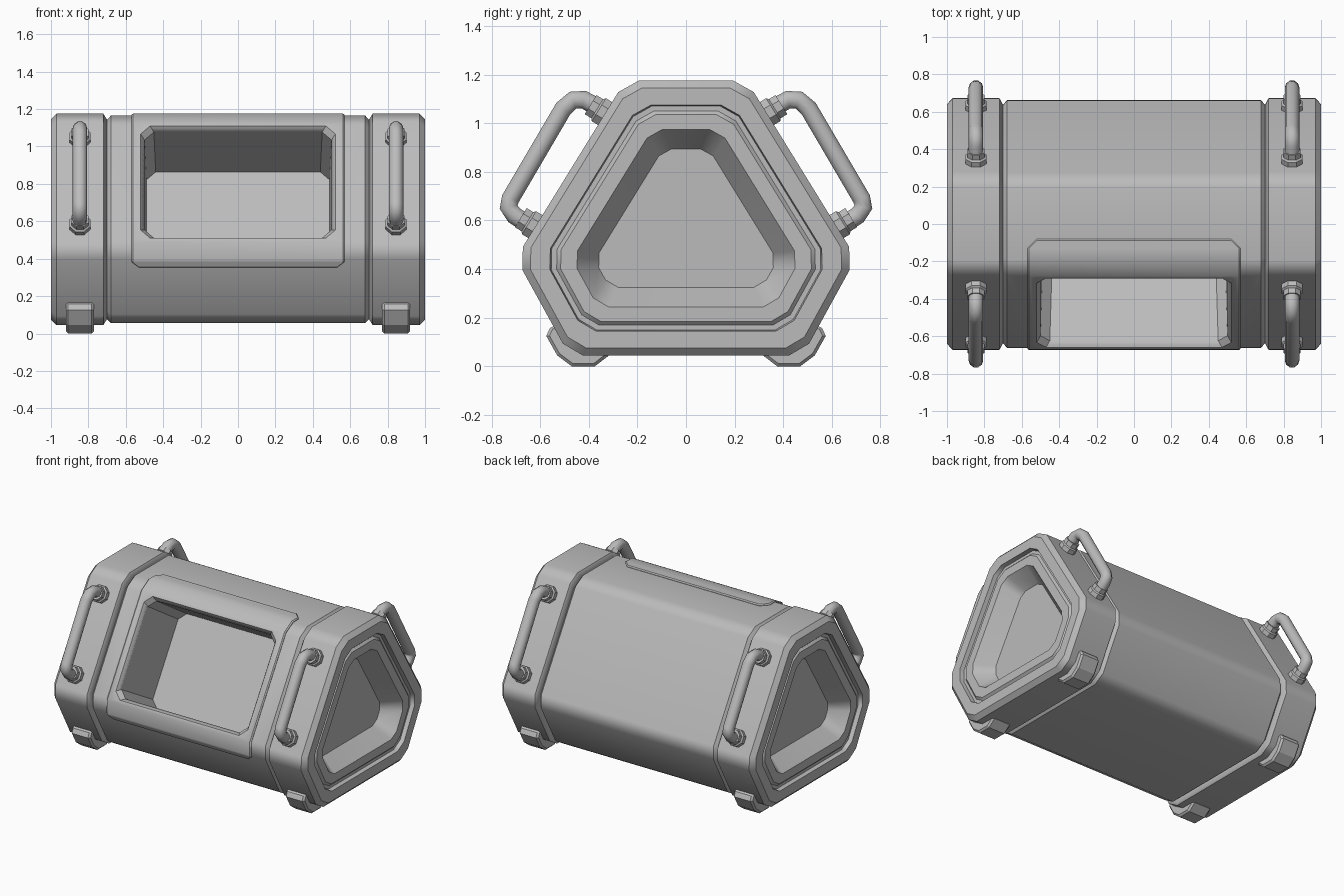
import bpy, bmesh, math
from mathutils import Vector

if "Cube" in bpy.data.objects:
    bpy.data.objects.remove(bpy.data.objects["Cube"], do_unlink=True)

grey = bpy.data.materials.new("plain_grey")
grey.use_nodes = True
grey.diffuse_color = (0.5, 0.5, 0.5, 1)
grey.node_tree.nodes["Principled BSDF"].inputs["Base Color"].default_value = (0.5, 0.5, 0.5, 1)


def activate(ob):
    bpy.ops.object.select_all(action='DESELECT')
    ob.select_set(True)
    bpy.context.view_layer.objects.active = ob


def make(name, bm):
    bmesh.ops.recalc_face_normals(bm, faces=bm.faces)
    me = bpy.data.meshes.new(name)
    bm.to_mesh(me)
    bm.free()
    me.materials.append(grey)
    ob = bpy.data.objects.new(name, me)
    bpy.context.collection.objects.link(ob)
    return ob


def loft(name, rings):
    """Closed solid through rings of equal point count."""
    bm = bmesh.new()
    rows = [[bm.verts.new(p) for p in ring] for ring in rings]
    n = len(rows[0])
    for a, b in zip(rows, rows[1:]):
        for i in range(n):
            j = (i + 1) % n
            bm.faces.new((a[i], a[j], b[j], b[i]))
    bm.faces.new(rows[0])
    bm.faces.new(rows[-1])
    return make(name, bm)


def modify(ob, kind, **settings):
    activate(ob)
    mod = ob.modifiers.new(kind.lower(), kind)
    for key, value in settings.items():
        setattr(mod, key, value)
    bpy.ops.object.modifier_apply(modifier=mod.name)


def smooth(ob, angle=35):
    activate(ob)
    bpy.ops.object.shade_smooth_by_angle(angle=math.radians(angle))
    ob.modifiers.new("weighted", 'WEIGHTED_NORMAL').keep_sharp = True


# Six sided cross-section, wide at the bottom, as (y, z)
RIGHT = [(0.25, 1.175), (0.70, 0.445), (0.48, 0.045)]
HEX = [Vector(p) for p in RIGHT] + [Vector((-y, z)) for y, z in reversed(RIGHT)]


def section(x, inset=0.0, cut=0.055):
    """Cross-section at x, moved inward by inset, corners chamfered by cut."""
    inner = []
    for i, p in enumerate(HEX):
        a = (p - HEX[i - 1]).normalized()
        b = (HEX[(i + 1) % 6] - p).normalized()
        na, nb = Vector((a.y, -a.x)), Vector((b.y, -b.x))
        inner.append(p + (na + nb) * (inset / (1 + na.dot(nb))))
    ring = []
    for i, p in enumerate(inner):
        for q in (inner[i - 1], inner[(i + 1) % 6]):
            c = p + (q - p).normalized() * cut
            ring.append(Vector((x, c.x, c.y)))
    return ring


# Main body
body = loft("main_body", [section(x, d) for x, d in (
    (-0.70, 0.032), (-0.68, 0.01), (0.68, 0.01), (0.70, 0.032))])

# Raised window surround wrapping over the front upper corner: y, z, half width
ROWS = [(-0.08, 1.175, 0.52), (-0.13, 1.175, 0.57), (-0.195, 1.175, 0.57),
        (-0.279, 1.128, 0.57), (-0.671, 0.492, 0.57), (-0.673, 0.397, 0.57),
        (-0.664, 0.38, 0.57), (-0.648, 0.35, 0.53)]
bm = bmesh.new()
pairs = [(bm.verts.new((-w, y, z)), bm.verts.new((w, y, z))) for y, z, w in ROWS]
for (a, b), (c, d) in zip(pairs, pairs[1:]):
    bm.faces.new((a, c, d, b))
bm.normal_update()
surround = make("window_surround", bm)
if surround.data.polygons[3].normal.y > 0:
    surround.data.flip_normals()
modify(surround, 'SOLIDIFY', thickness=0.035, offset=-1)
modify(surround, 'BEVEL', width=0.007, segments=1, limit_method='ANGLE',
       angle_limit=math.radians(60))

# Deep window pocket, cut square to the sloping front
slope = Vector((0, 0.45, 0.73)).normalized()
inward = Vector((0, 0.73, -0.45)).normalized()
middle = Vector((0, -0.475, 0.81))


def window_ring(depth, grow):
    w, h, c = 0.52 + grow, 0.352 + grow, 0.05
    corners = [(w - c, h), (w, h - c), (w, c - h), (w - c, -h),
               (c - w, -h), (-w, c - h), (-w, h - c), (c - w, h)]
    return [middle + Vector((u, 0, 0)) + slope * v + inward * depth for u, v in corners]


cutter = loft("window_cutter", [window_ring(d, g) for d, g in (
    (-0.06, 0.03), (0, 0), (0.03, -0.02), (0.42, -0.03))])
cutter.hide_render = True
for ob in (body, surround):
    modify(ob, 'BOOLEAN', operation='DIFFERENCE', object=cutter, solver='EXACT')
    smooth(ob)
bpy.data.objects.remove(cutter, do_unlink=True)

# End caps: chamfered rim, narrow groove and tapered pocket (x, inset, corner cut)
CAP = [(0.70, 0.032, 0.055), (0.72, 0, 0.055), (0.97, 0, 0.055), (1.0, 0.03, 0.052),
       (1.0, 0.10, 0.05), (0.97, 0.105, 0.05), (0.97, 0.125, 0.048),
       (0.985, 0.14, 0.046), (0.985, 0.20, 0.042), (0.865, 0.28, 0.035)]


def handle(tag, x, s):
    # Bent tube
    path = [(0.32, 1.04), (0.42, 1.097), (0.465, 1.095), (0.505, 1.06),
            (0.722, 0.69), (0.73, 0.655), (0.705, 0.62), (0.58, 0.54)]
    cu = bpy.data.curves.new("handle_" + tag, 'CURVE')
    cu.dimensions = '3D'
    cu.bevel_depth = 0.039
    cu.bevel_resolution = 3
    cu.use_fill_caps = True
    sp = cu.splines.new('POLY')
    sp.points.add(len(path) - 1)
    for pt, (y, z) in zip(sp.points, path):
        pt.co = (x, s * y, z, 1)
    cu.materials.append(grey)
    ob = bpy.data.objects.new("handle_" + tag, cu)
    bpy.context.collection.objects.link(ob)
    activate(ob)
    bpy.ops.object.convert(target='MESH')
    smooth(bpy.context.object, 50)
    # Stepped collars where the tube meets the cap
    out = Vector((0, s * 0.851, 0.525))
    along = Vector((0, s * 0.525, -0.851))
    for end, y, z in (("upper", 0.333, 1.04), ("lower", 0.62, 0.575)):
        base = Vector((x, s * y, z))
        rings = []
        for h, r in ((-0.03, 0.06), (0.03, 0.06), (0.038, 0.05), (0.07, 0.05)):
            rings.append([base + out * h + Vector((r * math.cos(a), 0, 0)) + along * r * math.sin(a)
                          for a in (math.tau * (k + 0.5) / 8 for k in range(8))])
        loft(f"collar_{end}_{tag}", rings)


def foot(tag, x, s):
    # Bracket wrapped around the lower edge of the cap
    prof = [(0.31, 0.05), (0.375, 0), (0.47, 0), (0.53, 0.045),
            (0.575, 0.125), (0.555, 0.168), (0.50, 0.16), (0.42, 0.08)]
    ob = loft("foot_" + tag, [[Vector((x + dx, s * y, z)) for y, z in prof]
                              for dx in (-0.075, 0.075)])
    modify(ob, 'BEVEL', width=0.012, segments=1, limit_method='ANGLE',
           angle_limit=math.radians(60))


for side, sx in (("left", 1), ("right", -1)):
    cap = loft("end_cap_" + side, [section(sx * x, d, c) for x, d, c in CAP])
    smooth(cap)
    for face, sy in (("front", -1), ("back", 1)):
        handle(f"{face}_{side}", sx * 0.845, sy)
        foot(f"{face}_{side}", sx * 0.845, sy)
